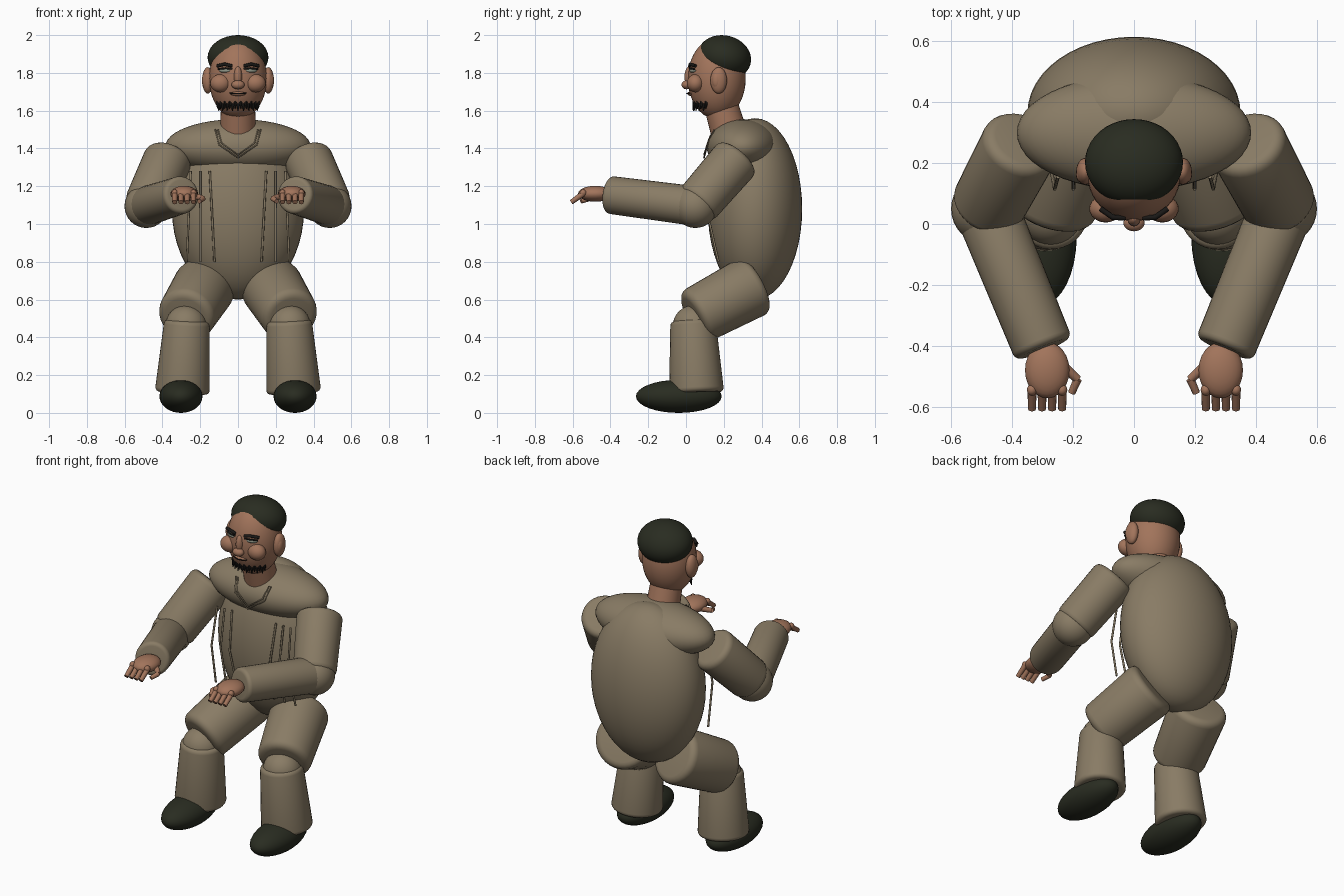
import bpy, bmesh, math
from mathutils import Vector

cube = bpy.data.objects.get("Cube")
if cube:
    bpy.data.objects.remove(cube, do_unlink=True)


def material(name, rgb):
    m = bpy.data.materials.new(name)
    m.use_nodes = True
    m.diffuse_color = (*rgb, 1)
    m.node_tree.nodes["Principled BSDF"].inputs["Base Color"].default_value = (*rgb, 1)
    return m


cloth = material("taupe cloth", (0.25, 0.2, 0.13))
skin = material("warm skin", (0.36, 0.175, 0.105))
dark = material("dark hair and leather", (0.022, 0.025, 0.015))
black = material("black brow", (0.01, 0.009, 0.008))
glint = material("pale eye", (0.27, 0.3, 0.24))


def finish(name, bm, mat, bevel=0):
    mesh = bpy.data.meshes.new(name)
    bm.to_mesh(mesh)
    bm.free()
    mesh.materials.append(mat)
    ob = bpy.data.objects.new(name, mesh)
    bpy.context.collection.objects.link(ob)
    bpy.ops.object.select_all(action='DESELECT')
    ob.select_set(True)
    bpy.context.view_layer.objects.active = ob
    if bevel:
        mod = ob.modifiers.new("rounded ends", 'BEVEL')
        mod.width, mod.segments = bevel, 4
        mod.limit_method, mod.angle_limit = 'ANGLE', math.radians(40)
        bpy.ops.object.modifier_apply(modifier=mod.name)
    bpy.ops.object.shade_smooth_by_angle(angle=math.radians(40))
    return ob


def ball(name, loc, radii, mat, tilt=0, turn=0, seg=32):
    bm = bmesh.new()
    bmesh.ops.create_uvsphere(bm, u_segments=seg, v_segments=seg // 2, radius=1)
    bmesh.ops.scale(bm, vec=radii, verts=bm.verts)
    ob = finish(name, bm, mat)
    ob.location = loc
    ob.rotation_euler = (math.radians(tilt), 0, math.radians(turn))
    return ob


def limb(name, a, b, r1, r2, mat, bevel=0, seg=32):
    a, b = Vector(a), Vector(b)
    bm = bmesh.new()
    bmesh.ops.create_cone(bm, cap_ends=True, segments=seg, radius1=r1,
                          radius2=r2, depth=(b - a).length)
    ob = finish(name, bm, mat, bevel)
    ob.location = (a + b) / 2
    ob.rotation_euler = (b - a).to_track_quat('Z', 'Y').to_euler()
    return ob


def cord(name, points, radius, mat):
    cu = bpy.data.curves.new(name, 'CURVE')
    cu.dimensions = '3D'
    cu.bevel_depth, cu.bevel_resolution, cu.use_fill_caps = radius, 2, True
    sp = cu.splines.new('POLY')
    sp.points.add(len(points) - 1)
    for p, co in zip(sp.points, points):
        p.co = (*co, 1)
    cu.materials.append(mat)
    ob = bpy.data.objects.new(name, cu)
    bpy.context.collection.objects.link(ob)
    return ob


# Trunk
ball("torso", (0, 0.365, 1.08), (0.35, 0.25, 0.48), cloth, seg=48)
ball("chest", (0, 0.3, 1.41), (0.385, 0.19, 0.145), cloth, seg=48)
limb("neck", (0, 0.24, 1.44), (0, 0.185, 1.63), 0.097, 0.09, skin)

# Collar cords
for i, drop in enumerate((0, 0.03)):
    w = 1 - i * 0.12
    cord(f"collar_{i}", [(-0.12 * w, 0.15, 1.5), (-0.1 * w, 0.115, 1.42 + drop / 3),
                         (0, 0.095, 1.35 + drop / 2), (0.1 * w, 0.115, 1.42 + drop / 3),
                         (0.12 * w, 0.15, 1.5)], 0.004, cloth)

# Head and hair
ball("head", (0, 0.163, 1.77), (0.153, 0.153, 0.215), skin, seg=40)
ball("hair", (0, 0.203, 1.882), (0.161, 0.143, 0.116), dark, tilt=-14, seg=40)
ball("nose_bridge", (0, 0.018, 1.78), (0.022, 0.026, 0.055), skin, seg=20)
ball("nose_tip", (0, 0.003, 1.737), (0.035, 0.027, 0.024), skin, seg=20)
ball("lips", (0, 0.027, 1.69), (0.042, 0.02, 0.012), skin, seg=16)
cord("mouth_line", [(-0.045, 0.02, 1.693), (0, 0.004, 1.69), (0.045, 0.02, 1.693)],
     0.003, black)

# Beard tufts along the jaw
tufts = 19
for i in range(tufts):
    a = math.radians(-62 + 124 * i / (tufts - 1))
    z = 1.63 + 0.006 * (-1) ** i
    x, y = math.sin(a), -math.cos(a)
    limb(f"beard_tuft_{i}", (x * 0.118, 0.163 + y * 0.118, z + 0.012),
         (x * 0.125, 0.163 + y * 0.125, z - 0.026), 0.011, 0.002, black, seg=6)

for s, side in ((-1, "right"), (1, "left")):
    # Face
    ball(f"{side}_ear", (s * 0.16, 0.173, 1.76), (0.03, 0.044, 0.07), skin, seg=24)
    ball(f"{side}_inner_ear", (s * 0.172, 0.163, 1.76), (0.019, 0.027, 0.045), skin, seg=16)
    ball(f"{side}_cheek", (s * 0.093, 0.05, 1.745), (0.054, 0.045, 0.048), skin, seg=24)
    ball(f"{side}_eye", (s * 0.066, 0.04, 1.812), (0.036, 0.02, 0.013), glint,
         turn=s * 18, seg=20)
    cord(f"{side}_eyelid", [(s * 0.03, 0.022, 1.821), (s * 0.066, 0.019, 1.825),
                            (s * 0.105, 0.045, 1.82)], 0.005, black)
    cord(f"{side}_brow", [(s * 0.03, 0.02, 1.836), (s * 0.07, 0.022, 1.846),
                          (s * 0.11, 0.05, 1.837)], 0.009, black)

    # Front cords that stand off the belly
    for i in range(3):
        top, low = 0.15 + i * 0.05, 0.125 + i * 0.073
        cord(f"{side}_front_cord_{i}", [(s * top, 0.155, 1.28),
                                        (s * (top + low) / 2, 0.115, 1.05),
                                        (s * low, 0.172, 0.8)], 0.006, cloth)

    # Arm
    elbow, wrist = (s * 0.485, 0.05, 1.095), (s * 0.297, -0.41, 1.155)
    limb(f"{side}_upper_arm", (s * 0.365, 0.275, 1.355), elbow, 0.13, 0.122, cloth, 0.035)
    ball(f"{side}_elbow", elbow, (0.116, 0.116, 0.116), cloth)
    limb(f"{side}_forearm", elbow, wrist, 0.105, 0.1, cloth, 0.022)

    # Hand
    ball(f"{side}_palm", (s * 0.285, -0.48, 1.16), (0.073, 0.092, 0.042), skin, seg=24)
    for i in range(4):
        x = s * (0.236 + i * 0.033)
        ball(f"{side}_knuckle_{i}", (x, -0.545, 1.165), (0.017, 0.019, 0.018), skin, seg=12)
        limb(f"{side}_finger_{i}", (x, -0.545, 1.16), (x, -0.608, 1.115),
             0.015, 0.013, skin, seg=12)
    joint = (s * 0.185, -0.51, 1.135)
    limb(f"{side}_thumb_base", (s * 0.23, -0.47, 1.15), joint, 0.017, 0.014, skin, seg=12)
    limb(f"{side}_thumb_tip", joint, (s * 0.205, -0.555, 1.12), 0.014, 0.012, skin, seg=12)

    # Leg
    limb(f"{side}_thigh", (s * 0.17, 0.37, 0.68), (s * 0.28, 0.04, 0.505),
         0.167, 0.152, cloth, 0.04)
    ball(f"{side}_knee", (s * 0.275, 0.04, 0.46), (0.11, 0.11, 0.11), cloth)
    limb(f"{side}_shin", (s * 0.295, 0.056, 0.105), (s * 0.27, 0.037, 0.49),
         0.146, 0.12, cloth, 0.025)
    ball(f"{side}_shoe", (s * 0.302, -0.038, 0.0875), (0.114, 0.227, 0.0875), dark)
